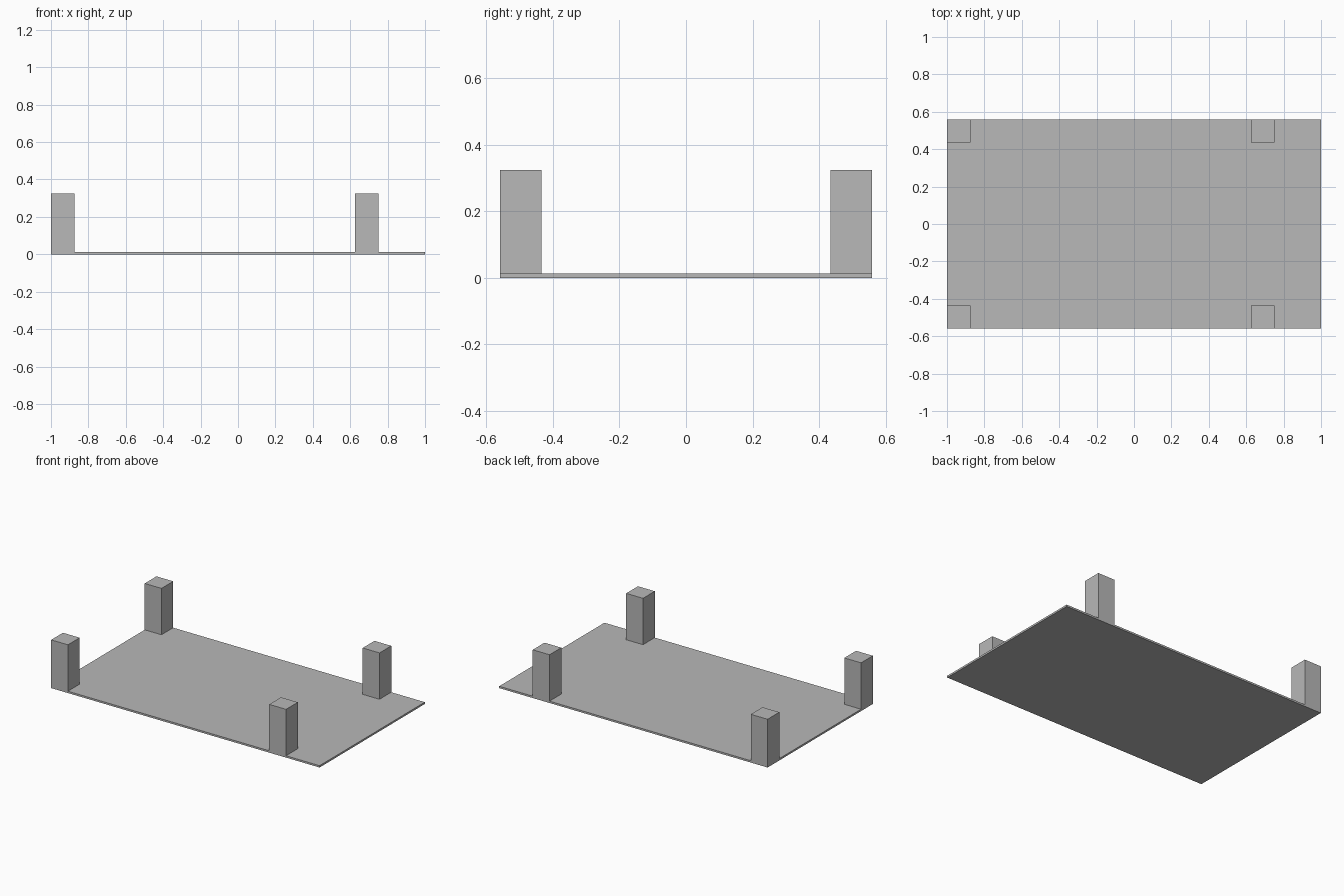
import bpy

cube = bpy.data.objects.get("Cube")
if cube:
    bpy.data.objects.remove(cube, do_unlink=True)

# Single plain grey
GREY = (0.48, 0.48, 0.48, 1)
grey = bpy.data.materials.new("plain grey")
grey.use_nodes = True
grey.diffuse_color = GREY
grey.node_tree.nodes["Principled BSDF"].inputs["Base Color"].default_value = GREY

HALF_X, HALF_Y = 1.0, 0.56
THICKNESS = 0.0125
POST, POST_TOP = 0.125, 0.325


def box(name, low, high):
    """Box spanning two opposite corners."""
    centre = [(a + b) / 2 for a, b in zip(low, high)]
    bpy.ops.mesh.primitive_cube_add(size=1, location=centre)
    obj = bpy.context.object
    obj.name = name
    obj.scale = [b - a for a, b in zip(low, high)]
    bpy.ops.object.transform_apply(location=False, rotation=False, scale=True)
    obj.data.materials.append(grey)
    return obj


# Thin base plate
box("base_plate", (-HALF_X, -HALF_Y, 0), (HALF_X, HALF_Y, THICKNESS))

# Four upright posts, flush with the front and back edges
for side, x in (("right", -HALF_X), ("left", 0.625)):
    for end, y in (("front", -HALF_Y), ("back", HALF_Y - POST)):
        box(f"{end}_{side}_post", (x, y, THICKNESS), (x + POST, y + POST, POST_TOP))
